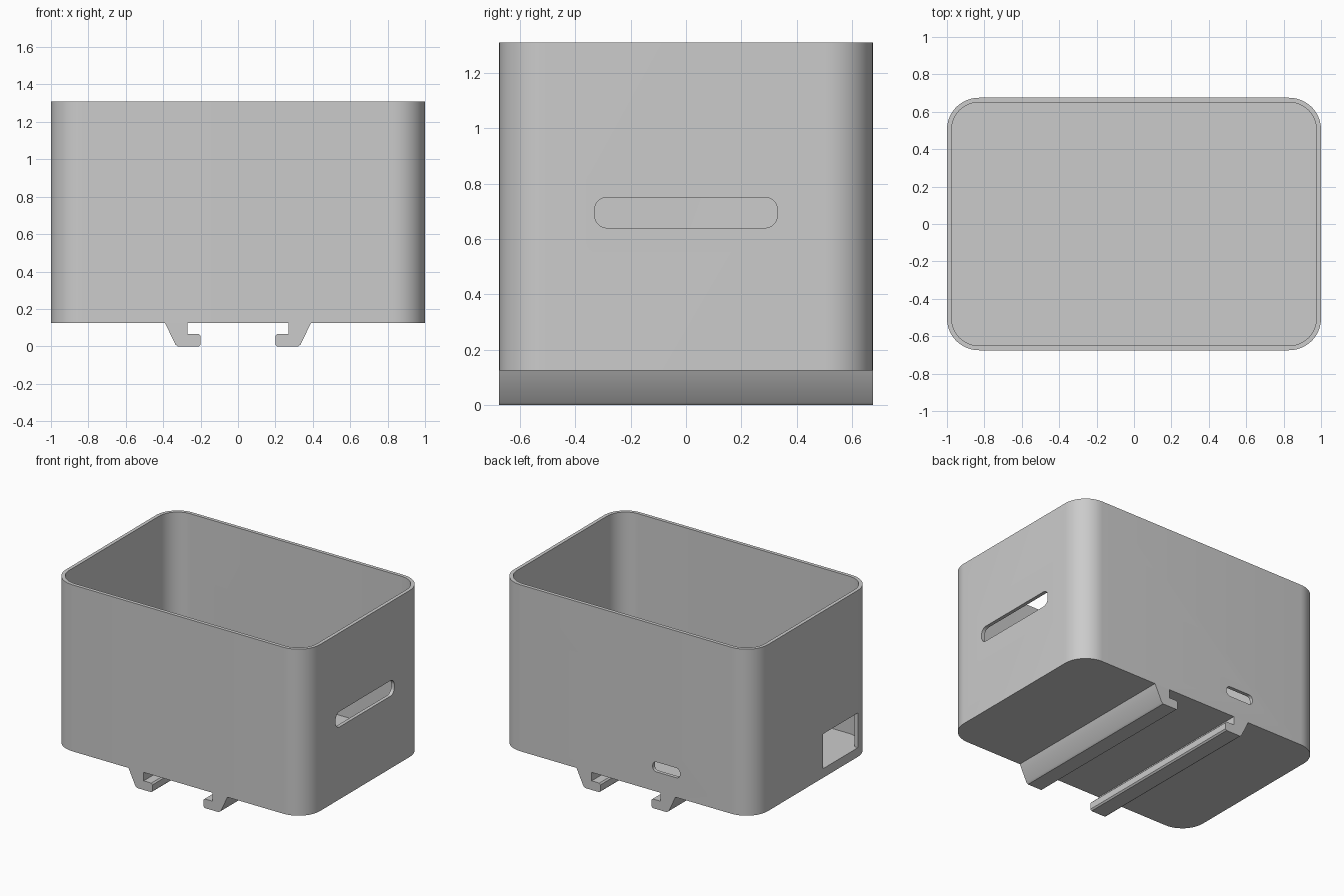
import bpy
import bmesh
from math import cos, sin, pi, radians
from mathutils import Matrix, Vector

default = bpy.data.objects.get("Cube")
if default:
    bpy.data.objects.remove(default, do_unlink=True)

grey = bpy.data.materials.new("light grey plastic")
grey.use_nodes = True
COLOUR = (0.6, 0.6, 0.6, 1)
grey.diffuse_color = COLOUR
grey.node_tree.nodes["Principled BSDF"].inputs["Base Color"].default_value = COLOUR

# Main dimensions
HALF_X, HALF_Y = 1.0, 0.675
BASE, FLOOR, TOP = 0.125, 0.19, 1.31
WALL, CORNER = 0.025, 0.17

# Maps (across, up, out) to (x, y, z) for profiles standing on a wall
ON_X_WALL = Matrix(((0, 0, 1), (1, 0, 0), (0, 1, 0))).to_4x4()
ON_Y_WALL = Matrix(((1, 0, 0), (0, 0, 1), (0, 1, 0))).to_4x4()


def rounded_rect(u0, u1, v0, v1, r, steps=12):
    """Outline of a rectangle with rounded corners."""
    centres = [(u1 - r, v1 - r), (u0 + r, v1 - r), (u0 + r, v0 + r), (u1 - r, v0 + r)]
    points = []
    for quarter, (cu, cv) in enumerate(centres):
        for i in range(steps + 1):
            a = pi / 2 * (quarter + i / steps)
            points.append((cu + r * cos(a), cv + r * sin(a)))
    return points


def prism(name, outline, low, high, frame=Matrix()):
    """Extrude a flat outline from low to high in the given frame."""
    bm = bmesh.new()
    verts = [bm.verts.new(frame @ Vector((u, v, low))) for u, v in outline]
    face = bm.faces.new(verts)
    new = bmesh.ops.extrude_face_region(bm, geom=[face])["geom"]
    moved = [g for g in new if isinstance(g, bmesh.types.BMVert)]
    shift = frame.to_3x3() @ Vector((0, 0, high - low))
    bmesh.ops.translate(bm, verts=moved, vec=shift)
    bmesh.ops.recalc_face_normals(bm, faces=bm.faces)
    mesh = bpy.data.meshes.new(name)
    bm.to_mesh(mesh)
    bm.free()
    mesh.materials.append(grey)
    obj = bpy.data.objects.new(name, mesh)
    bpy.context.collection.objects.link(obj)
    return obj


def select(obj):
    bpy.ops.object.select_all(action="DESELECT")
    obj.select_set(True)
    bpy.context.view_layer.objects.active = obj


def cut(target, cutter):
    """Subtract the cutter and throw it away."""
    mod = target.modifiers.new("cut", "BOOLEAN")
    mod.operation = "DIFFERENCE"
    mod.solver = "EXACT"
    mod.object = cutter
    select(target)
    bpy.ops.object.modifier_apply(modifier=mod.name)
    bpy.data.objects.remove(cutter, do_unlink=True)


# Open box with rounded upright corners
box = prism("open_box", rounded_rect(-HALF_X, HALF_X, -HALF_Y, HALF_Y, CORNER), BASE, TOP)
ix, iy = HALF_X - WALL, HALF_Y - WALL
cut(box, prism("cavity", rounded_rect(-ix, ix, -iy, iy, CORNER - WALL), FLOOR, TOP + 0.1))

# Long slot in the +x wall
cut(box, prism("side_slot", rounded_rect(-0.33, 0.33, 0.64, 0.75, 0.045),
               0.9, 1.1, ON_X_WALL))
# Small slot in the back wall
cut(box, prism("back_slot", rounded_rect(-0.425, -0.21, 0.265, 0.335, 0.03),
               0.6, 0.75, ON_Y_WALL))
# Square window in the -x wall, level with the floor
window = [(-0.505, FLOOR), (-0.11, FLOOR), (-0.11, 0.437), (-0.505, 0.437)]
cut(box, prism("side_window", window, -1.1, -0.9, ON_X_WALL))

# Pair of hooked mounting rails under the box
hook = [(0.39, BASE), (0.335, 0.01), (0.322, 0), (0.21, 0), (0.2, 0.01),
        (0.2, 0.055), (0.21, 0.065), (0.27, 0.065), (0.27, BASE)]
rails = [prism(f"{side}_rail", [(sign * u, v) for u, v in hook],
               -HALF_Y, HALF_Y, ON_Y_WALL)
         for side, sign in (("left", 1), ("right", -1))]

for obj in [box] + rails:
    select(obj)
    bpy.ops.object.shade_smooth_by_angle(angle=radians(30))
